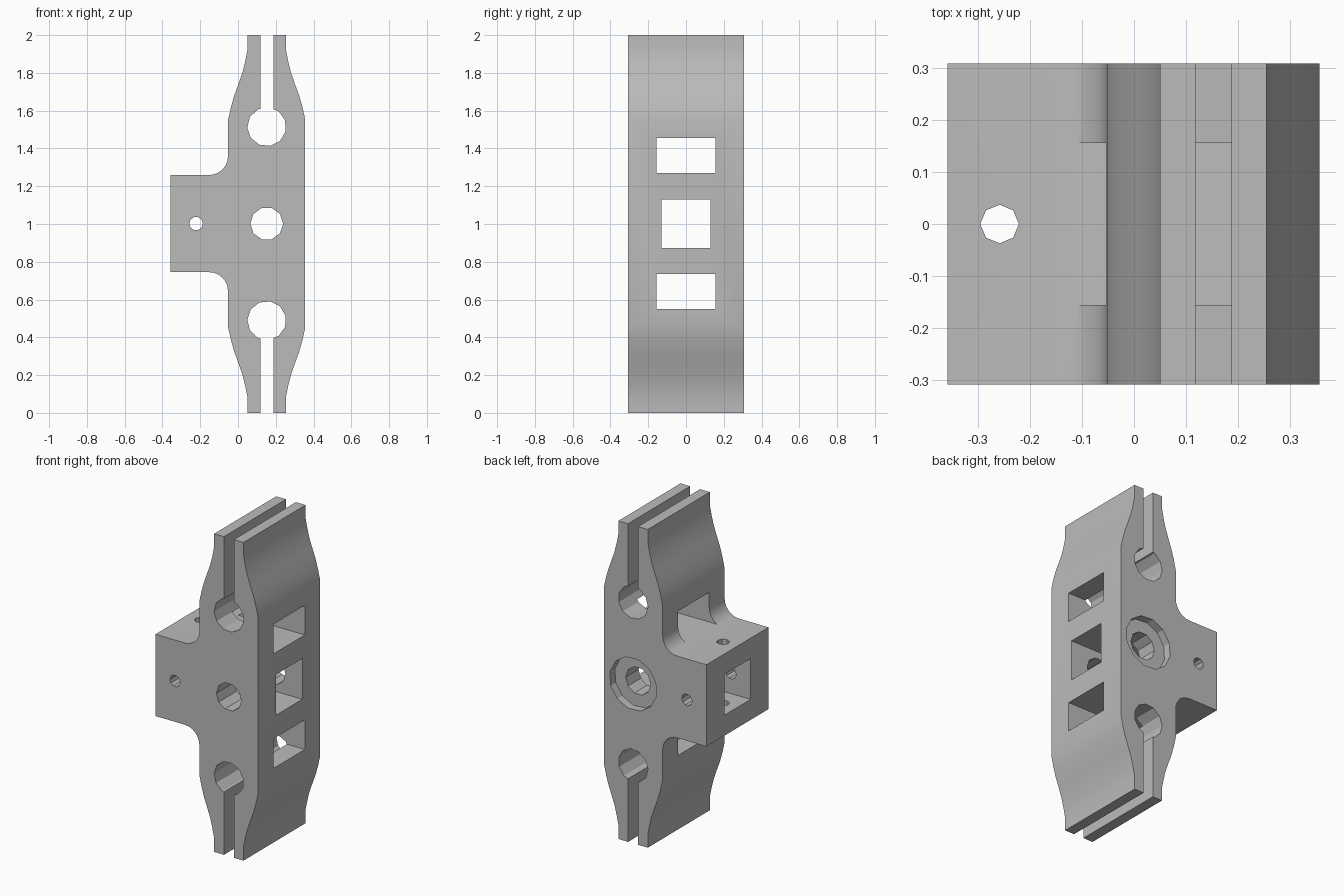
import bpy
import math
from mathutils import Matrix, Vector

if "Cube" in bpy.data.objects:
    bpy.data.objects.remove(bpy.data.objects["Cube"], do_unlink=True)

AXIS_X = 0.152     # centre line of the tall clamp
MID_Z = 1.002      # mirror height
HALF_Y = 0.308     # half of the extrusion depth

grey = bpy.data.materials.new("plain grey")
grey.use_nodes = True
grey.diffuse_color = (0.5, 0.5, 0.5, 1)
grey.node_tree.nodes["Principled BSDF"].inputs["Base Color"].default_value = (0.5, 0.5, 0.5, 1)


def prism(name, points, y0, y1):
    """Extrude an x-z outline along y."""
    n = len(points)
    verts = [(x, y, z) for y in (y0, y1) for x, z in points]
    faces = [list(range(n)), list(range(2 * n - 1, n - 1, -1))]
    faces += [(i, i + n, (i + 1) % n + n, (i + 1) % n) for i in range(n)]
    mesh = bpy.data.meshes.new(name)
    mesh.from_pydata(verts, [], faces)
    mesh.validate()
    obj = bpy.data.objects.new(name, mesh)
    bpy.context.collection.objects.link(obj)
    return obj


def ring(x, z, radius, sides, turn=0.0):
    angles = [turn + math.tau * i / sides for i in range(sides)]
    return [(x + radius * math.cos(a), z + radius * math.sin(a)) for a in angles]


def box_points(x0, x1, z0, z1):
    return [(x0, z0), (x1, z0), (x1, z1), (x0, z1)]


# Outline: tapered jaw edge, then the filleted side lug
jaw = [(0.102, 1.0), (0.102, 0.92), (0.114, 0.86), (0.129, 0.80), (0.150, 0.74),
       (0.172, 0.68), (0.189, 0.62), (0.204, 0.553)]
right_top = [(AXIS_X + x, 1 + z) for x, z in jaw]
left_top = [(AXIS_X - x, 1 + z) for x, z in jaw]
fillet = [(-0.153 + 0.1 * math.cos(a), 1.359 + 0.1 * math.sin(a))
          for a in [-math.pi / 2 * i / 6 for i in range(7)]]
upper = right_top[::-1] + left_top + fillet + [(-0.358, 1.259)]


def flip(z):
    return 0.0 if z > 1.999 else 2 * MID_Z - z


lower = [(x, flip(z)) for x, z in reversed(upper)]
body = prism("clamp_block", upper + lower, -HALF_Y, HALF_Y)
body.data.materials.append(grey)

cutters = []
# Pivot bore and its shallow recess on the back
cutters.append(prism("pivot_bore", ring(AXIS_X, MID_Z, 0.087, 10), -1, 1))
cutters.append(prism("bearing_recess", ring(AXIS_X, MID_Z, 0.165, 12, 0.2), HALF_Y - 0.05, 1))
cutters.append(prism("lug_pin_hole", ring(-0.222, MID_Z, 0.036, 10), -1, 1))

# Vertical hole through the lug
lug_hole = prism("lug_vertical_hole", ring(0, 0, 0.037, 8), -1, 1)
lug_hole.data.transform(Matrix.Translation(Vector((-0.258, 0, MID_Z))) @ Matrix.Rotation(math.pi / 2, 4, "X"))
cutters.append(lug_hole)

# Rod holes, slots and side windows, one set at each end
for side in (1, -1):
    hole_z = MID_Z + side * 0.513
    cutters.append(prism("rod_hole", ring(AXIS_X, hole_z, 0.103, 11, side * 0.33), -1, 1))
    z0, z1 = sorted((hole_z, MID_Z + side * 1.1))
    cutters.append(prism("clamp_slot", box_points(0.118, 0.187, z0, z1), -1, 1))
    z0, z1 = sorted((MID_Z + side * 0.267, MID_Z + side * 0.453))
    cutters.append(prism("outer_window", box_points(-1, 1, z0, z1), -0.155, 0.155))
cutters.append(prism("middle_window", box_points(-1, 1, MID_Z - 0.128, MID_Z + 0.128), -0.13, 0.13))

# Cut everything out, then remove the cutters
bpy.ops.object.select_all(action="DESELECT")
bpy.context.view_layer.objects.active = body
body.select_set(True)
for cutter in cutters:
    cutter.hide_render = True
    mod = body.modifiers.new(cutter.name, "BOOLEAN")
    mod.operation = "DIFFERENCE"
    mod.solver = "EXACT"
    mod.object = cutter
    bpy.ops.object.modifier_apply(modifier=mod.name)
    bpy.data.objects.remove(cutter, do_unlink=True)

bpy.ops.object.shade_smooth_by_angle(angle=math.radians(25))
